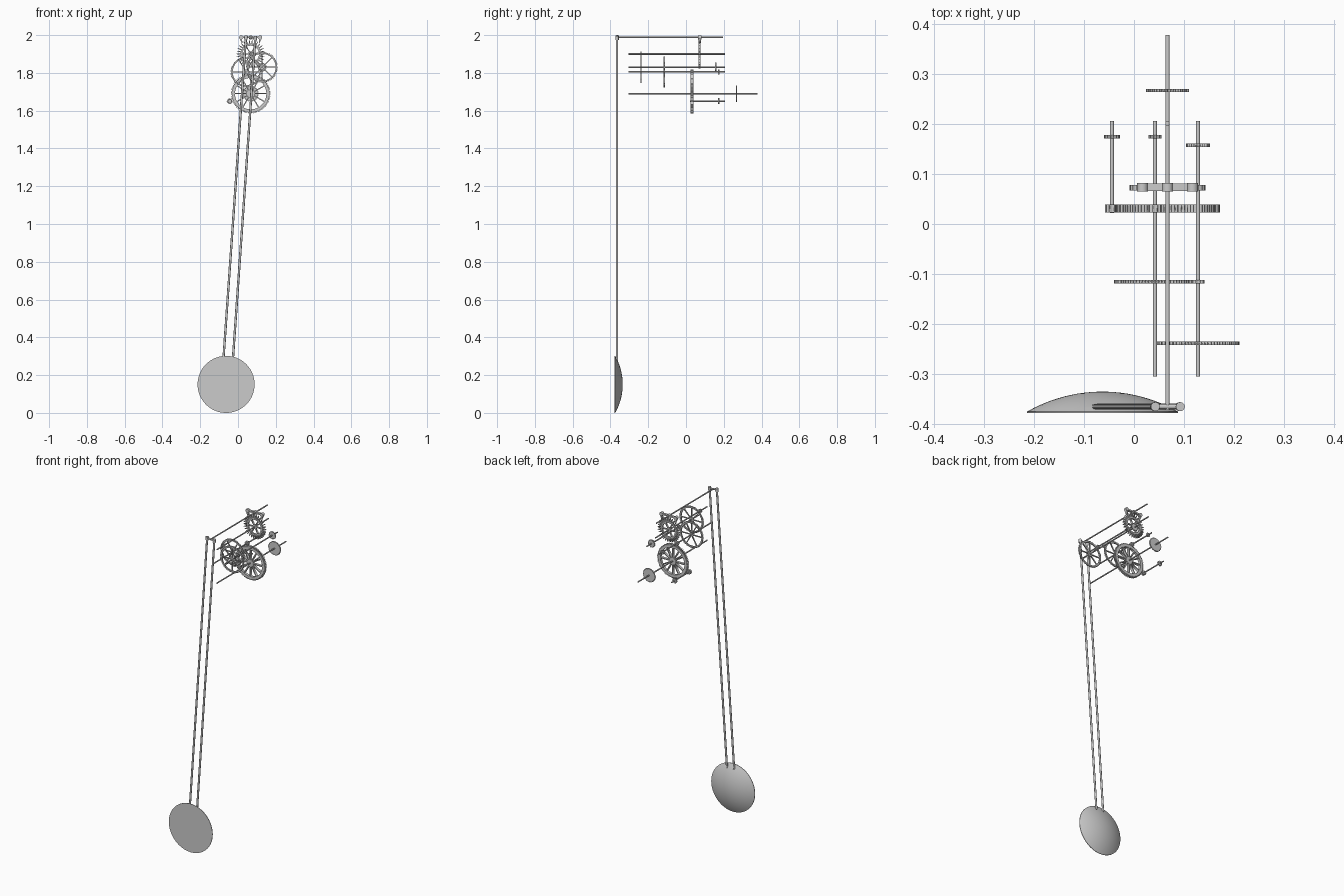
import bpy, bmesh
from math import sin, cos, pi, radians, asin, sqrt
from mathutils import Vector

if "Cube" in bpy.data.objects:
    bpy.data.objects.remove(bpy.data.objects["Cube"])


def add_mesh(name, bm):
    me = bpy.data.meshes.new(name)
    bmesh.ops.recalc_face_normals(bm, faces=bm.faces)
    bm.to_mesh(me)
    bm.free()
    ob = bpy.data.objects.new(name, me)
    bpy.context.collection.objects.link(ob)
    return ob


def smooth(ob):
    bpy.ops.object.select_all(action='DESELECT')
    ob.select_set(True)
    bpy.context.view_layer.objects.active = ob
    bpy.ops.object.shade_smooth_by_angle()


def rod(name, a, b, r, n=16):
    a, b = Vector(a), Vector(b)
    bm = bmesh.new()
    bmesh.ops.create_cone(bm, cap_ends=True, segments=n, radius1=r, radius2=r, depth=(b - a).length)
    ob = add_mesh(name, bm)
    ob.location = (a + b) / 2
    ob.rotation_euler = (b - a).to_track_quat('Z', 'Y').to_euler()
    smooth(ob)
    return ob


def plate(name, loops, x, y, z, t):
    """Extruded flat plate facing -y: first loop is the outline, the others are holes."""
    cu = bpy.data.curves.new(name, 'CURVE')
    cu.dimensions, cu.fill_mode, cu.extrude = '2D', 'BOTH', t / 2
    for pts in loops:
        sp = cu.splines.new('POLY')
        sp.points.add(len(pts) - 1)
        for p, (u, v) in zip(sp.points, pts):
            p.co = (u, v, 0, 1)
        sp.use_cyclic_u = True
    tmp = bpy.data.objects.new(name + "_curve", cu)
    bpy.context.collection.objects.link(tmp)
    dg = bpy.context.evaluated_depsgraph_get()
    me = bpy.data.meshes.new_from_object(tmp.evaluated_get(dg))
    bpy.data.objects.remove(tmp)
    ob = bpy.data.objects.new(name, me)
    bpy.context.collection.objects.link(ob)
    ob.location, ob.rotation_euler = (x, y, z), (pi / 2, 0, 0)
    return ob


def polar(r, a):
    return (r * cos(a), r * sin(a))


def gear(name, x, y, z, r, teeth, t, depth, spokes=0, rim=0.01, hub=0.012, spoke_w=0.005, pointed=False):
    step = 2 * pi / teeth
    shape = [(0, -.5), (1, -.06), (1, .06), (0, -.2 + .5)] if pointed else \
            [(0, -.3), (1, -.14), (1, .14), (0, .3)]
    loops = [[polar(r - depth * (1 - k), (i + f) * step) for i in range(teeth) for k, f in shape]]
    ro = r - depth - rim
    for s in range(spokes):
        # window between two parallel-sided spokes
        a0, a1 = 2 * pi * s / spokes, 2 * pi * (s + 1) / spokes
        win = []
        for rr, rev in ((ro, False), (hub, True)):
            d = asin(spoke_w / 2 / rr)
            arc = [polar(rr, a0 + d + (a1 - a0 - 2 * d) * k / 6) for k in range(7)]
            win += arc[::-1] if rev else arc
        loops.append(win)
    return plate(name, loops, x, y, z, t)


# arbors: (x, z) of each axis
main, second, third, escape, click = (.067, 1.69), (.042, 1.805), (.128, 1.83), (.067, 1.9), (-.044, 1.65)
swing = (.067, 1.988)
for name, (x, z), y0, y1 in (("main", main, -.305, .378), ("second", second, -.305, .206),
                             ("third", third, -.305, .206), ("escape", escape, -.305, .206),
                             ("winding", click, .022, .206), ("pendulum", swing, -.372, .197)):
    rod(name + "_arbor", (x, y0, z), (x, y1, z), .004)

# large wheels
gear("main_wheel", main[0], .031, main[1], .105, 96, .016, .006, 12, .016, .022, .006)
gear("second_wheel", second[0], -.115, second[1], .082, 80, .007, .005, 6, .007)
gear("third_wheel", third[0], -.238, third[1], .083, 80, .007, .005, 8, .007)
gear("escape_wheel", escape[0], .072, escape[1], .076, 30, .011, .024, 6, .008, .014, .005, True)

# pinions and small wheels
for name, (x, z), y, r, n, t in (("main_small_wheel", main, .267, .043, 48, .006),
                                 ("second_drive_pinion", second, .031, .014, 10, .016),
                                 ("second_small_wheel", second, .174, .013, 14, .007),
                                 ("third_drive_pinion", third, -.115, .013, 10, .007),
                                 ("third_small_wheel", third, .157, .024, 26, .007),
                                 ("escape_pinion", escape, -.238, .012, 10, .007),
                                 ("winding_pinion", click, .031, .014, 10, .016),
                                 ("winding_small_wheel", click, .174, .016, 18, .007)):
    gear(name, x, y, z, r, n, t, .004)

# anchor: bar with two downward pallets, a hub and rounded ends
half = [(0, .005), (.045, .005), (.056, .002), (.058, -.008), (.047, -.03), (.043, -.028), (.046, -.008), (.04, -.004), (0, -.004)]
outline = half + [(-u, v) for u, v in half[-2:0:-1]]
plate("anchor", [outline], swing[0], .073, swing[1], .015)
for dx in (-.05, 0, .05):
    rod("anchor_boss", (swing[0] + dx, .0645, swing[1]), (swing[0] + dx, .0815, swing[1]), .011)

# pendulum suspension bar and twin rods
ang = radians(4)
down, side = Vector((-sin(ang), 0, -cos(ang))), Vector((cos(ang), 0, -sin(ang)))
top = Vector((swing[0], -.365, swing[1]))
rod("suspension_bar", top - side * .03, top + side * .03, .005)
for s in (-1, 1):
    p = top + side * .025 * s
    rod("pendulum_rod", p - down * .007, p + down * 1.72, .006)
    rod("rod_collar", p - down * .009, p + down * .012, .009)

# pendulum bob: flat front, domed back
R, H = .151, .04
S = (R * R + H * H) / (2 * H)
prof = [(0, 0), (R, 0)]
for k in range(13):
    rr = R * (1 - k / 12)
    prof.append((rr, .003 + sqrt(S * S - rr * rr) - (S - H)))
bm = bmesh.new()
vs = [bm.verts.new((r, y, 0)) for r, y in prof]
es = [bm.edges.new(e) for e in zip(vs, vs[1:])]
bmesh.ops.spin(bm, geom=vs + es, cent=(0, 0, 0), axis=(0, 1, 0), angle=2 * pi, steps=64)
bmesh.ops.remove_doubles(bm, verts=bm.verts, dist=1e-5)
bob = add_mesh("pendulum_bob", bm)
bob.location = (-.063, -.378, .151)
smooth(bob)
